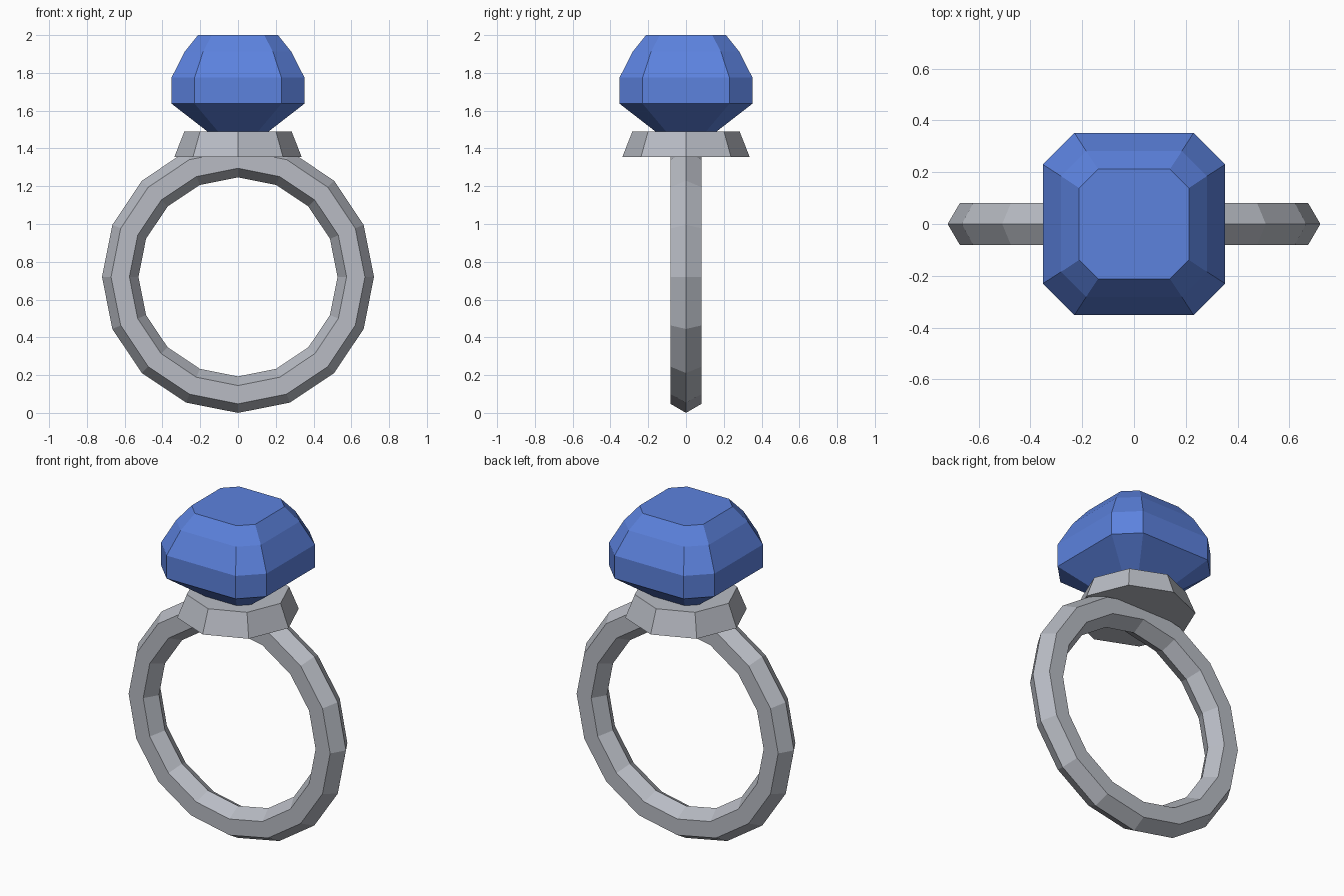
import bpy, bmesh, math

if "Cube" in bpy.data.objects:
    bpy.data.objects.remove(bpy.data.objects["Cube"])


def material(name, rgb):
    m = bpy.data.materials.new(name)
    m.diffuse_color = (*rgb, 1)
    m.use_nodes = True
    m.node_tree.nodes["Principled BSDF"].inputs["Base Color"].default_value = m.diffuse_color
    return m


silver = material("silver", (0.48, 0.50, 0.55))
blue = material("sapphire_blue", (0.107, 0.223, 0.73))


def loft(name, loops, mat, closed=False):
    """Skin a list of equal-length point loops; cap the ends unless closed."""
    bm = bmesh.new()
    rings = [[bm.verts.new(p) for p in loop] for loop in loops]
    pairs = list(zip(rings, rings[1:]))
    if closed:
        pairs.append((rings[-1], rings[0]))
    else:
        bm.faces.new(rings[0])
        bm.faces.new(rings[-1])
    n = len(rings[0])
    for a, b in pairs:
        for i in range(n):
            j = (i + 1) % n
            bm.faces.new((a[i], a[j], b[j], b[i]))
    bmesh.ops.recalc_face_normals(bm, faces=bm.faces)
    mesh = bpy.data.meshes.new(name)
    bm.to_mesh(mesh)
    bm.free()
    mesh.materials.append(mat)
    obj = bpy.data.objects.new(name, mesh)
    bpy.context.collection.objects.link(obj)
    return obj


# Band: hexagonal section (radius, y) swept around 16 steps
section = [(0.72, 0), (0.672, 0.082), (0.575, 0.082),
           (0.527, 0), (0.575, -0.082), (0.672, -0.082)]
steps = [i * math.tau / 16 for i in range(16)]
loft("band", [[(r * math.cos(a), y, 0.72 + r * math.sin(a)) for r, y in section]
              for a in steps], silver, closed=True)

# Setting: tapered eight-sided collar
loft("setting", [[(r * math.cos(k * math.tau / 8), r * math.sin(k * math.tau / 8), z)
                  for k in range(8)]
                 for r, z in ((0.337, 1.355), (0.284, 1.49))], silver)


# Gem: stacked squares with cut corners
def cut_square(h, c, z):
    return [(h, -c, z), (h, c, z), (c, h, z), (-c, h, z),
            (-h, c, z), (-h, -c, z), (-c, -h, z), (c, -h, z)]


gem_levels = [(0.02, 0.013, 1.38), (0.352, 0.23, 1.637), (0.352, 0.23, 1.775),
              (0.282, 0.185, 1.912), (0.212, 0.139, 2.0)]
loft("gem", [cut_square(*level) for level in gem_levels], blue)
